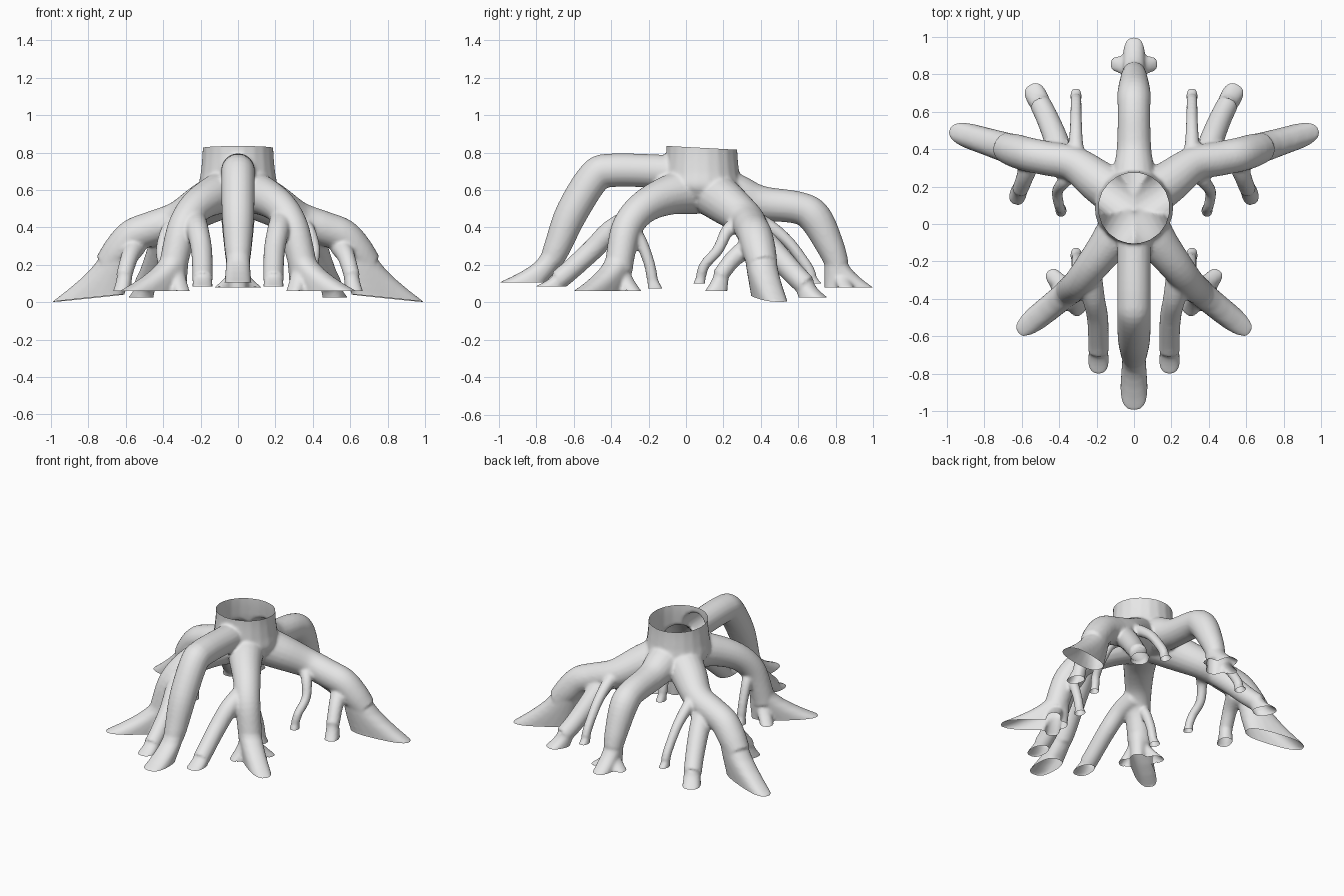
import bpy, bmesh, math
from mathutils import Vector

if "Cube" in bpy.data.objects:
    bpy.data.objects.remove(bpy.data.objects["Cube"])

bm = bmesh.new()
feet = []          # ground cuts: centre, long radius, wide radius, heading, slope
N = 20


def loft(rings):
    rows = [[bm.verts.new(p) for p in r] for r in rings]
    for a, b in zip(rows, rows[1:]):
        for i in range(N):
            j = (i + 1) % N
            bm.faces.new((a[i], a[j], b[j], b[i]))
    bm.faces.new(rows[0][::-1])
    bm.faces.new(rows[-1])


def tube(points, s=1):
    """Round root through (x, y, z, radius) points, smoothly interpolated."""
    P = [Vector((s * x, y, z, r)) for x, y, z, r in points]
    P = [2 * P[0] - P[1]] + P + [2 * P[-1] - P[-2]]
    path = []
    for a, b, c, d in zip(P, P[1:], P[2:], P[3:]):
        for k in range(5):
            t = k / 5
            path.append(0.5 * (2 * b + (c - a) * t + (2 * a - 5 * b + 4 * c - d) * t * t
                               + (3 * b - a - 3 * c + d) * t ** 3))
    path.append(P[-2])
    rings, side, old = [], None, None
    for i, p in enumerate(path):
        tan = (path[min(i + 1, len(path) - 1)] - path[max(i - 1, 0)]).to_3d().normalized()
        if side is None:
            side = tan.orthogonal().normalized()
        else:
            side = old.rotation_difference(tan) @ side
        old = tan
        up = tan.cross(side)
        rings.append([p.to_3d() + p.w * (math.cos(2 * math.pi * k / N) * side
                                         + math.sin(2 * math.pi * k / N) * up) for k in range(N)])
    loft(rings)


def blunt(v, f):
    """Push a circle coordinate outwards for rounder, blunter toes."""
    return math.copysign(abs(v) ** (1 - .25 * f), v)


def foot(ankle, ground, a, b, heading, s=1, slope=0.0):
    """Flare from a round ankle to a flat blunt ellipse on the ground."""
    if s < 0:
        heading = math.pi - heading
    A = Vector((s * ankle[0], ankle[1], ankle[2]))
    G = Vector((s * ground[0], ground[1], ground[2]))
    r = ankle[3] * .93
    h = Vector((math.cos(heading), math.sin(heading), 0))
    w = Vector((-h.y, h.x, 0))
    rings = []
    for t in (0, .2, .4, .6, .8, 1, 2):
        drop = 0.04 if t > 1 else 0
        t = min(t, 1)
        f = t ** 1.5
        c = A.lerp(G, f)
        c.z = A.z + (G.z - A.z) * t - drop
        la, lb = r + (a - r) * f, r + (b - r) * f
        ring = []
        for k in range(N):
            u = la * blunt(math.cos(2 * math.pi * k / N), f)
            v = lb * blunt(math.sin(2 * math.pi * k / N), f)
            ring.append(c + u * h + v * w - Vector((0, 0, slope * u * f)))
        rings.append(ring)
    loft(rings)
    feet.append((G, a, b, h, w, slope))


H = math.pi / 2
# trunk stump
tube([(0, .085, .92, .191), (0, .085, .8, .191), (0, .085, .7, .2), (0, .085, .62, .21), (0, .08, .56, .18)])

# front root
tube([(0, .05, .68, .1), (0, -.15, .70, .09), (0, -.4, .705, .09), (0, -.49, .67, .09),
      (0, -.61, .48, .087), (0, -.685, .3, .073), (0, -.72, .22, .062)])
foot((0, -.715, .25, .068), (0, -.875, .105), .125, .072, -H)

# back root with two small side toes
tube([(0, .1, .62, .14), (0, .27, .57, .115), (0, .4, .53, .093), (0, .6, .505, .087),
      (0, .69, .45, .09), (0, .77, .3, .075), (0, .81, .2, .062)])
foot((0, .80, .22, .065), (0, .87, .08), .13, .06, H)

for s in (-1, 1):
    foot((0, .82, .17, .05), (.06, .855, .08), .068, .045, 0, s)

    # back side root
    tube([(.03, .12, .60, .13), (.18, .22, .525, .115), (.32, .32, .445, .095), (.46, .35, .395, .092),
          (.56, .37, .355, .092), (.63, .39, .28, .09), (.69, .41, .2, .08)], s)
    foot((.64, .395, .28, .09), (.8, .445, .022), .2, .07, .3, s, .1)
    # its branches: thin back, thick back, front, thin inner
    tube([(.3, .33, .45, .05), (.31, .42, .42, .04), (.31, .54, .33, .032), (.31, .64, .2, .03),
          (.31, .67, .14, .03)], s)
    foot((.31, .66, .16, .029), (.31, .685, .1), .042, .03, H, s)
    tube([(.39, .36, .38, .07), (.42, .46, .28, .065), (.465, .57, .16, .06), (.5, .64, .09, .058)], s)
    foot((.49, .63, .11, .056), (.52, .68, .025), .078, .058, 1.1, s)
    tube([(.55, .35, .3, .06), (.58, .26, .24, .047), (.61, .18, .14, .043)], s)
    foot((.605, .19, .16, .043), (.62, .16, .06), .06, .045, -1.3, s)
    tube([(.33, .28, .42, .05), (.38, .22, .38, .035), (.41, .17, .28, .03), (.4, .1, .2, .028),
          (.39, .08, .14, .028)], s)
    foot((.39, .08, .15, .027), (.39, .07, .1), .032, .03, -H, s)

    # front side root with spur toes
    tube([(.03, .05, .60, .13), (.13, -.1, .57, .105), (.23, -.23, .505, .088), (.295, -.315, .4, .082),
          (.335, -.35, .25, .077), (.35, -.36, .17, .075)], s)
    foot((.335, -.352, .25, .078), (.455, -.45, .06), .215, .068, -.67, s)
    foot((.34, -.36, .2, .055), (.41, -.31, .06), .08, .045, .95, s)
    foot((.34, -.37, .2, .055), (.31, -.44, .06), .055, .045, -2.2, s)
    # its branches: thick front, thin inner
    tube([(.24, -.28, .44, .07), (.215, -.4, .38, .06), (.195, -.5, .28, .057), (.19, -.62, .17, .055),
          (.19, -.68, .12, .055)], s)
    foot((.19, -.66, .15, .053), (.19, -.73, .085), .075, .055, -H, s)
    tube([(.29, -.32, .4, .05), (.3, -.25, .34, .035), (.305, -.2, .22, .03), (.305, -.18, .13, .03)], s)
    foot((.305, -.18, .14, .029), (.31, -.165, .075), .04, .03, H, s)

# fuse everything into one skin
bmesh.ops.recalc_face_normals(bm, faces=bm.faces[:])
mesh = bpy.data.meshes.new("root_tubes")
bm.to_mesh(mesh)
bm.free()
obj = bpy.data.objects.new("mangrove_roots", mesh)
bpy.context.collection.objects.link(obj)
mod = obj.modifiers.new("fuse", 'REMESH')
mod.mode = 'VOXEL'
mod.voxel_size = 0.01
sm = obj.modifiers.new("soften", 'SMOOTH')
sm.factor = 0.5
sm.iterations = 5
bpy.context.view_layer.update()
fused = bpy.data.meshes.new_from_object(obj.evaluated_get(bpy.context.evaluated_depsgraph_get()))
obj.modifiers.clear()
obj.data = fused
bpy.data.meshes.remove(mesh)

# cut open the trunk top and every foot, leaving a hollow shell
bm = bmesh.new()
bm.from_mesh(fused)


def cut(faces, co, no):
    geom = set(faces)
    for f in faces:
        geom.update(f.verts)
        geom.update(f.edges)
    bmesh.ops.bisect_plane(bm, geom=list(geom), dist=1e-5, plane_co=co, plane_no=no, clear_outer=True)


cut([f for f in bm.faces if f.verts[0].co.z > .75 and f.verts[0].co.y > -.25],
    Vector((0, .09, .825)), Vector((0, .054, 1)).normalized())
for G, a, b, h, w, slope in feet:
    near = []
    for f in bm.faces:
        d = f.verts[0].co - G
        if d.z < .06 and abs(d.dot(h)) < a + .03 and abs(d.dot(w)) < b + .03:
            near.append(f)
    if near:
        cut(near, G, -(Vector((0, 0, 1)) + slope * h).normalized())
bm.to_mesh(fused)
bm.free()
fused.shade_smooth()

mat = bpy.data.materials.new("plain grey")
mat.diffuse_color = (0.8, 0.8, 0.8, 1)
mat.use_nodes = True
mat.node_tree.nodes["Principled BSDF"].inputs["Base Color"].default_value = mat.diffuse_color
fused.materials.clear()
fused.materials.append(mat)
